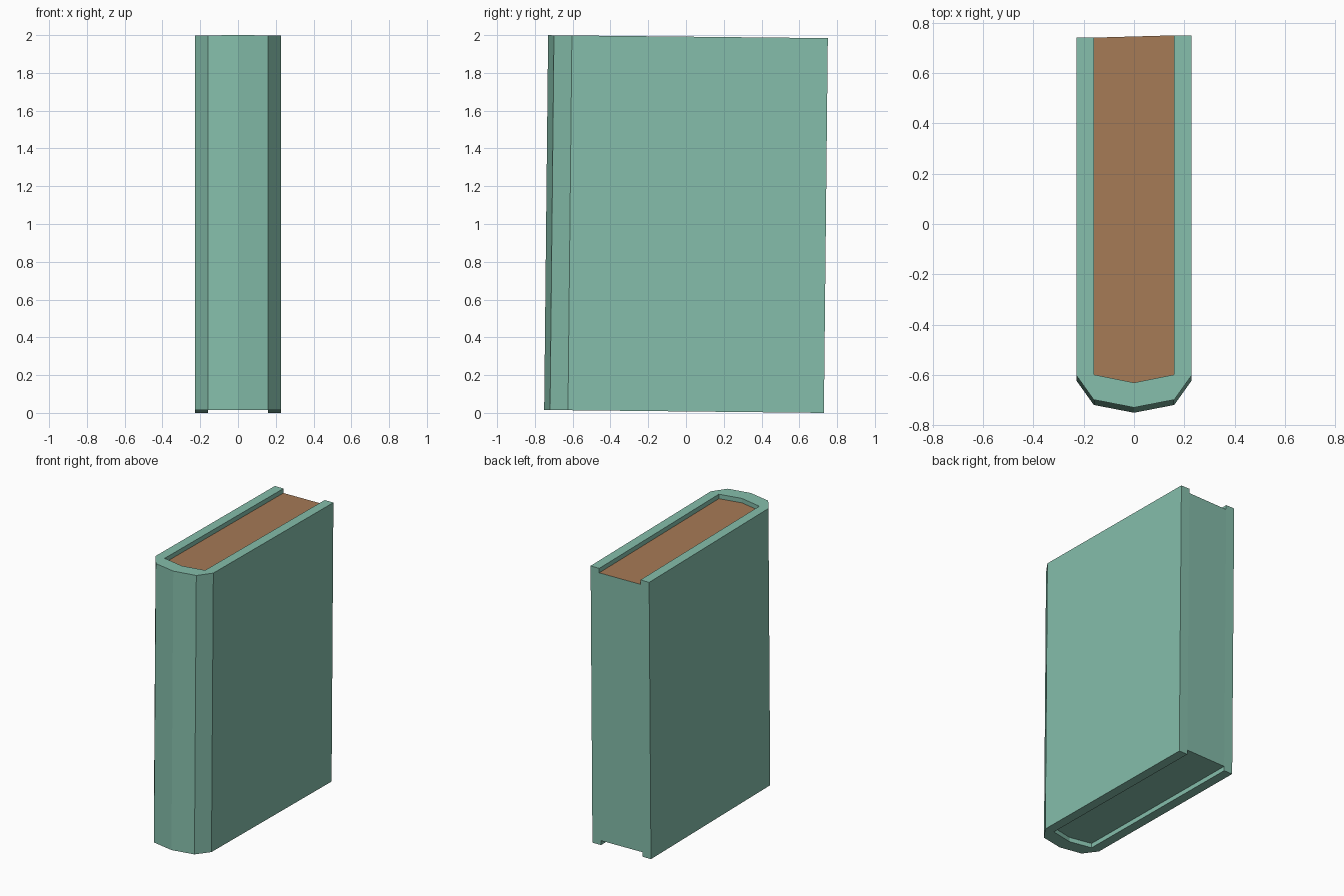
import bpy, bmesh, math
from mathutils import Matrix

if "Cube" in bpy.data.objects:
    bpy.data.objects.remove(bpy.data.objects["Cube"])


def material(name, color):
    m = bpy.data.materials.new(name)
    m.diffuse_color = (*color, 1)
    m.use_nodes = True
    m.node_tree.nodes["Principled BSDF"].inputs["Base Color"].default_value = m.diffuse_color
    return m


HEIGHT = 1.984      # cover height
RECESS = 0.032      # pages sit below the cover rim
TILT = 0.0105       # slight backward lean

# Plan outlines: cover outside and page block, both from back left round to back right
outer = [(-0.228, 0.732), (-0.228, -0.614), (-0.16, -0.709), (0, -0.74),
         (0.16, -0.709), (0.228, -0.614), (0.228, 0.741)]
inner = [(-0.16, 0.732), (-0.16, -0.609), (0, -0.641), (0.16, -0.609), (0.16, 0.741)]

bm = bmesh.new()


def ring(points, z):
    return [bm.verts.new((x, y, z - HEIGHT / 2)) for x, y in points]


def strip(a, b):
    for i in range(len(a) - 1):
        bm.faces.new((a[i], a[i + 1], b[i + 1], b[i]))


out_lo, out_hi = ring(outer, 0), ring(outer, HEIGHT)
rim_lo, rim_hi = ring(inner, 0), ring(inner, HEIGHT)
page_lo, page_hi = ring(inner, RECESS), ring(inner, HEIGHT - RECESS)

# Cover sides, rims and recess walls
strip(out_lo, out_hi)
strip(rim_hi, page_hi)
strip(page_lo, rim_lo)
bm.faces.new(out_hi + rim_hi[::-1])
bm.faces.new(out_lo[::-1] + rim_lo)

# Page block top and bottom
page_top = bm.faces.new(page_hi)
bm.faces.new(page_lo[::-1])

# Open edge of the book: two cover edges and the flush page edge
for e in (0, -1):
    bm.faces.new((out_lo[e], rim_lo[e], page_lo[e], page_hi[e], rim_hi[e], out_hi[e]))
bm.faces.new((page_lo[0], page_lo[-1], page_hi[-1], page_hi[0]))

page_top.material_index = 1
bmesh.ops.recalc_face_normals(bm, faces=bm.faces)

# Lean, then rest on the ground and centre
bm.transform(Matrix.Rotation(-TILT, 4, 'X'))
low = min(v.co.z for v in bm.verts)
mid = (min(v.co.y for v in bm.verts) + max(v.co.y for v in bm.verts)) / 2
bm.transform(Matrix.Translation((0, -mid, -low)))

mesh = bpy.data.meshes.new("book")
bm.to_mesh(mesh)
bm.free()
mesh.materials.append(material("sage green", (0.235, 0.515, 0.407)))
mesh.materials.append(material("brown", (0.381, 0.195, 0.093)))
bpy.context.collection.objects.link(bpy.data.objects.new("book", mesh))
